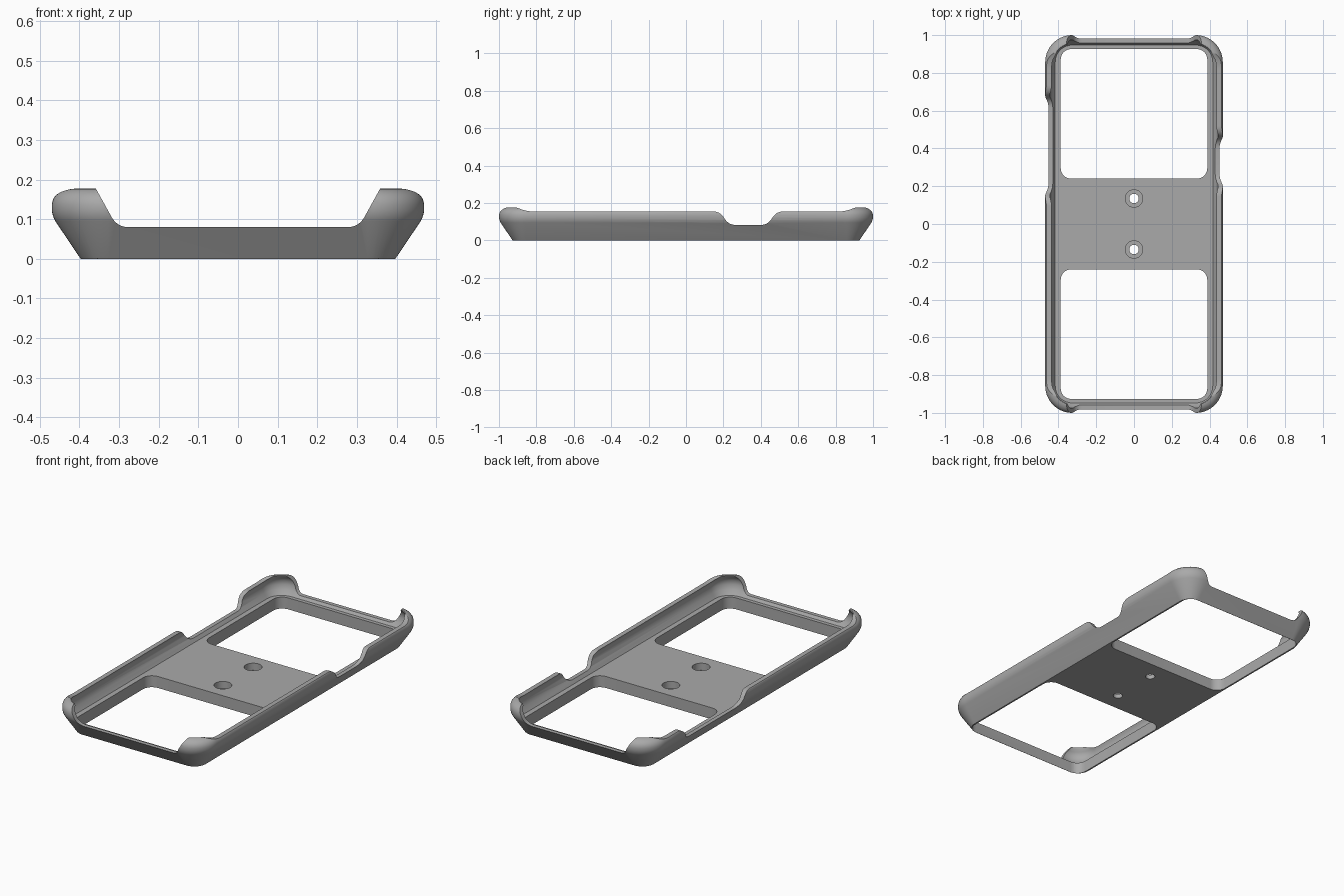
import bpy, bmesh, math
from mathutils import Vector

if "Cube" in bpy.data.objects:
    bpy.data.objects.remove(bpy.data.objects["Cube"])

grey = bpy.data.materials.new("matte grey plastic")
grey.use_nodes = True
colour = (0.4, 0.4, 0.4, 1)
grey.diffuse_color = colour
grey.node_tree.nodes["Principled BSDF"].inputs["Base Color"].default_value = colour


def make_object(name, bm):
    bmesh.ops.recalc_face_normals(bm, faces=bm.faces)
    mesh = bpy.data.meshes.new(name)
    bm.to_mesh(mesh)
    bm.free()
    mesh.materials.append(grey)
    obj = bpy.data.objects.new(name, mesh)
    bpy.context.collection.objects.link(obj)
    return obj


def rounded_outline(cx, cy, r, steps=14):
    """Rounded rectangle from its corner centres (+-cx, +-cy) and radius."""
    pts = []
    for q, (sx, sy) in enumerate(((1, 1), (-1, 1), (-1, -1), (1, -1))):
        for i in range(steps + 1):
            a = math.pi / 2 * (q + i / steps)
            pts.append((sx * cx + r * math.cos(a), sy * cy + r * math.sin(a)))
    return pts


def loft(name, rings):
    """Skin a stack of equal rings and close both ends."""
    bm = bmesh.new()
    loops = [[bm.verts.new(p) for p in ring] for ring in rings]
    n = len(loops[0])
    for a, b in zip(loops, loops[1:]):
        for i in range(n):
            j = (i + 1) % n
            bm.faces.new((a[i], a[j], b[j], b[i]))
    bm.faces.new(loops[0])
    bm.faces.new(loops[-1])
    return make_object(name, bm)


def fillet(points, r, steps=6):
    """Round the inner corners of an open path."""
    pts = [Vector(p) for p in points]
    out = [pts[0]]
    for a, b, c in zip(pts, pts[1:], pts[2:]):
        p = b + (a - b).normalized() * min(r, (a - b).length * 0.45)
        q = b + (c - b).normalized() * min(r, (c - b).length * 0.45)
        for i in range(steps + 1):
            t = i / steps
            out.append(p * (1 - t) ** 2 + b * 2 * t * (1 - t) + q * t * t)
    return out + [pts[-1]]


def cut(target, cutter):
    cutter.hide_render = True
    mod = target.modifiers.new("cut", "BOOLEAN")
    mod.operation = "DIFFERENCE"
    mod.solver = "EXACT"
    mod.object = cutter
    bpy.context.view_layer.objects.active = target
    bpy.ops.object.modifier_apply(modifier=mod.name)
    bpy.data.objects.remove(cutter)


# Case shell: outer wall up, over the lip, inner wall down to the floor
wall = [(0, .07), (.095, .134), (.108, .140), (.122, .143), (.137, .143),
        (.15, .140), (.162, .132), (.171, .120), (.176, .107), (.177, .100),
        (.175, .096), (.168, .098), (.155, .110), (.137, .118), (.115, .118),
        (.09, .108), (.065, .09)]
case = loft("case_shell", [[(x, y, z) for x, y in rounded_outline(.327, .857, r)]
                           for z, r in wall])

# Side rims: lowered edge with a button notch of its own length on each side
for side, y0, y1 in ((1, .2, .475), (-1, .15, .69)):
    path = [(-1, .23), (-.93, .185), (-.85, .155), (y0 - .02, .155), (y0 + .03, .083),
            (y1 - .04, .083), (y1 + .01, .155), (.85, .155), (.93, .185), (1, .23)]
    path = fillet(path, .035)
    cut(case, loft("side_cutter", [[(side * x, p.x, p.y) for p in path]
                                   for x in (.2, .6)]))

# End openings: wide sloped gaps that leave only the corners tall
path = fillet([(-.42, .28), (-.36, .180), (-.305, .08),
               (.305, .08), (.36, .180), (.42, .28)], .03)
for end in (1, -1):
    cut(case, loft("end_cutter", [[(p.x, end * y, p.y) for p in path]
                                  for y in (.8, 1.2)]))

# Two large windows in the floor
for end in (1, -1):
    outline = rounded_outline(.333, .288, .055, 8)
    cut(case, loft("window_cutter", [[(x, y + end * .583, z) for x, y in outline]
                                     for z in (-.1, .12)]))

# Counterbored screw holes in the middle plate
for y in (.135, -.135):
    for radius, z in ((.025, -.1), (.046, .025)):
        outline = rounded_outline(0, 0, radius, 8)
        ring = [p for i, p in enumerate(outline) if i % 9]
        cut(case, loft("hole_cutter", [[(px, py + y, h) for px, py in ring]
                                       for h in (z, .12)]))

# Smooth curved walls, crisp cut edges
bpy.ops.object.select_all(action="DESELECT")
case.select_set(True)
bpy.context.view_layer.objects.active = case
bpy.ops.object.shade_smooth_by_angle(angle=math.radians(30))
